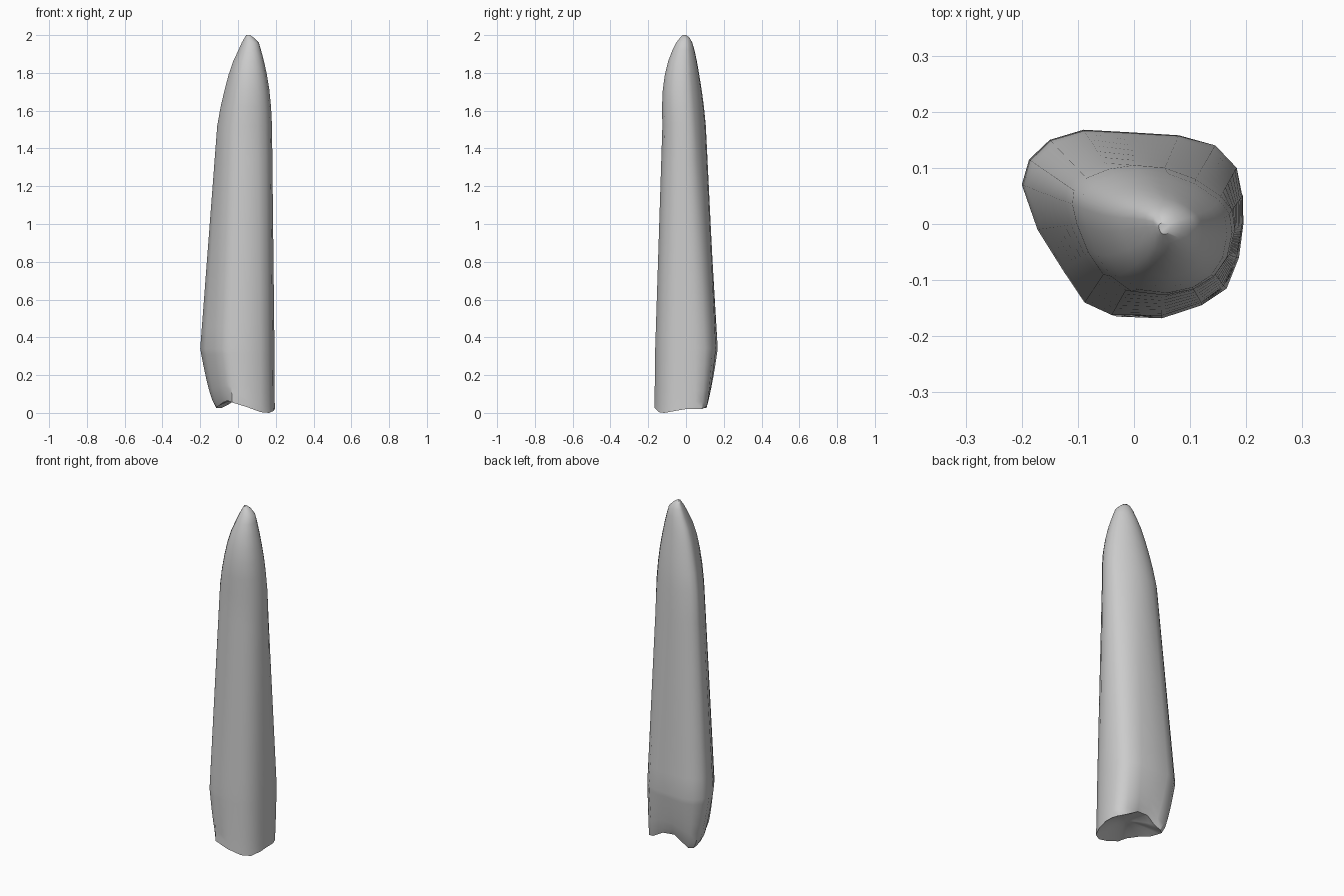
import bpy, bmesh, math
from mathutils import Vector

if "Cube" in bpy.data.objects:
    bpy.data.objects.remove(bpy.data.objects["Cube"])

# Key outlines, listed clockwise from the left side (seen from above)
WIDE = [(-.2, .07), (-.187, .115), (-.15, .15), (-.09, .168), (0, .163), (.08, .158),
        (.145, .14), (.183, .1), (.193, .05), (.193, 0), (.183, -.06), (.16, -.11),
        (.12, -.14), (.05, -.163), (-.04, -.162), (-.088, -.14), (-.125, -.085), (-.172, -.01)]
UPPER = [(-.11, .035), (-.107, .06), (-.085, .082), (-.045, .098), (0, .105), (.055, .1),
         (.11, .08), (.155, .05), (.175, .025), (.18, -.01), (.17, -.055), (.145, -.09),
         (.105, -.114), (.05, -.125), (-.015, -.118), (-.055, -.09), (-.082, -.05), (-.102, 0)]
FOOT = [(-.115, .06, .03), (-.115, .09, .025), (-.09, .108, .025), (-.05, .105, .045),
        (0, .11, .08), (.07, .115, .075), (.14, .11, .035), (.181, .085, .02),
        (.194, .05, .02), (.195, 0, .02), (.187, -.06, .01), (.165, -.115, 0),
        (.12, -.145, .004), (.05, -.168, .03), (-.03, -.165, .055), (-.055, -.125, .065),
        (-.08, -.06, .055), (-.105, .01, .035)]
N = len(WIDE)


def at(pts, z):
    return [Vector((x, y, z)) for x, y in pts]


def mix(a, b, t, bulge=1.0):
    """Blend two rings; bulge below 1 makes the sides swell outward."""
    out = []
    for p, q in zip(a, b):
        v = p.lerp(q, t ** bulge)
        v.z = p.z + (q.z - p.z) * t
        out.append(v)
    return out


def fit(z, x0, x1, y0, y1):
    """Upper outline refitted to given limits."""
    return [Vector((x0 + (x + .11) / .29 * (x1 - x0),
                    y0 + (y + .125) / .23 * (y1 - y0), z)) for x, y in UPPER]


foot, wide, upper = [Vector(p) for p in FOOT], at(WIDE, .34), at(UPPER, 1.52)

# Foot, shaft and tapered tip rings from bottom to top
rings = [mix(foot, wide, t, .65) for t in (0, .12, .3, .5, .72, .9)]
rings += [mix(wide, upper, t) for t in (0, .1, .25, .4, .55, .7, .85, 1)]
rings += [fit(*r) for r in [
    (1.62, -.092, .175, -.127, .095), (1.71, -.071, .166, -.123, .083),
    (1.79, -.05, .153, -.112, .07), (1.86, -.026, .138, -.095, .058),
    (1.92, .002, .122, -.072, .045), (1.96, .02, .11, -.052, .033),
    (1.985, .034, .085, -.032, .02), (2.0, .044, .064, -.018, .002)]]

# Scooped underside rings, placed before the foot rim
hub = Vector((.045, -.02, .085))
under = []
for s in (.3, .55, .8):
    ring = []
    for p in foot:
        v = hub.lerp(p, s)
        v.z = hub.z + (p.z - hub.z) * s ** 1.6
        ring.append(v)
    under.append(ring)
rings = under + rings

bm = bmesh.new()
loops = [[bm.verts.new(p) for p in r] for r in rings]
for a, b in zip(loops, loops[1:]):
    for i in range(N):
        j = (i + 1) % N
        bm.faces.new((a[i], b[i], b[j], a[j]))
centre = bm.verts.new(hub)
for i in range(N):
    bm.faces.new((centre, loops[0][i], loops[0][(i + 1) % N]))
bm.faces.new(loops[-1])
bmesh.ops.recalc_face_normals(bm, faces=bm.faces)

mesh = bpy.data.meshes.new("tapered_shaft")
bm.to_mesh(mesh)
bm.free()
obj = bpy.data.objects.new("tapered_shaft", mesh)
bpy.context.collection.objects.link(obj)
bpy.context.view_layer.objects.active = obj
obj.select_set(True)
bpy.ops.object.shade_smooth_by_angle(angle=math.radians(40))
